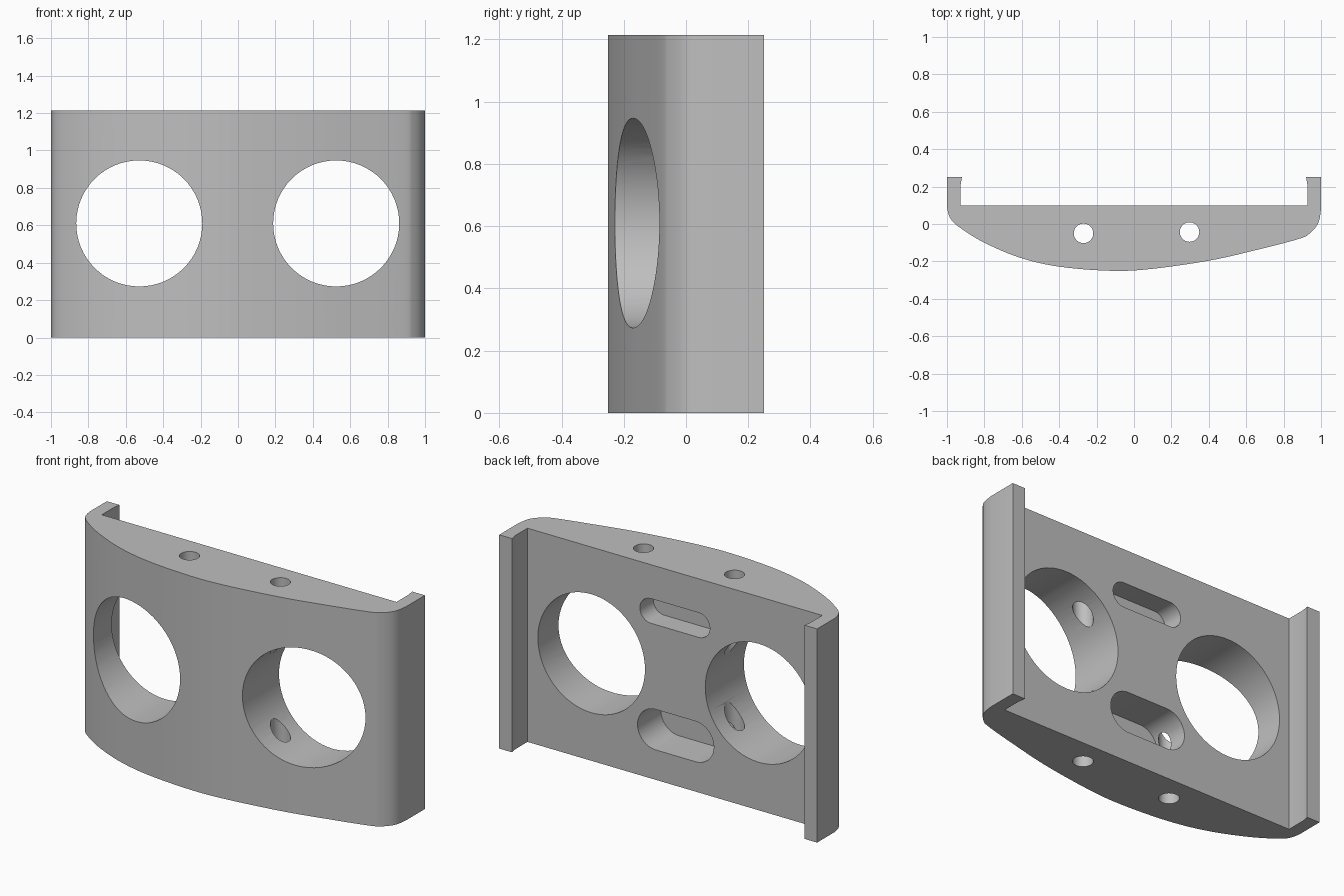
import bpy, bmesh
from math import sin, cos, pi, radians
from mathutils import Vector

cube = bpy.data.objects.get("Cube")
if cube:
    bpy.data.objects.remove(cube, do_unlink=True)

HEIGHT = 1.215
BACK = 0.1          # y of the flat back wall
MID = 0.61          # height of the big openings

grey = bpy.data.materials.new("plain grey")
grey.use_nodes = True
COLOUR = (0.52, 0.52, 0.52, 1)
grey.diffuse_color = COLOUR
for node in grey.node_tree.nodes:
    if node.type == 'BSDF_PRINCIPLED':
        node.inputs["Base Color"].default_value = COLOUR
        node.inputs["Roughness"].default_value = 0.6


def prism(name, outline, low, high, axis):
    """Extrude a 2D outline along z, or along y when the outline is in x and z."""
    place = (lambda u, v, w: (u, v, w)) if axis == 'z' else (lambda u, v, w: (u, w, v))
    bm = bmesh.new()
    face = bm.faces.new([bm.verts.new(place(u, v, low)) for u, v in outline])
    grown = bmesh.ops.extrude_face_region(bm, geom=[face])["geom"]
    moved = [g for g in grown if isinstance(g, bmesh.types.BMVert)]
    bmesh.ops.translate(bm, verts=moved, vec=place(0, 0, high - low))
    bmesh.ops.recalc_face_normals(bm, faces=bm.faces)
    mesh = bpy.data.meshes.new(name)
    bm.to_mesh(mesh)
    bm.free()
    mesh.materials.append(grey)
    obj = bpy.data.objects.new(name, mesh)
    bpy.context.collection.objects.link(obj)
    return obj


def stadium(cx, cy, radius, half_straight=0.0, steps=32):
    """Circle, or a slot outline when half_straight is above zero."""
    points = []
    for side, start in ((1, -pi / 2), (-1, pi / 2)):
        for i in range(steps + (1 if half_straight else 0)):
            a = start + pi * i / steps
            points.append((cx + side * half_straight + radius * cos(a), cy + radius * sin(a)))
    return points


def smooth_path(points, steps=6):
    """Smooth curve running through all the points."""
    pts = [Vector(p) for p in points]
    pts = [pts[0]] + pts + [pts[-1]]
    path = []
    for a, b, c, d in zip(pts, pts[1:], pts[2:], pts[3:]):
        for i in range(steps):
            t = i / steps
            path.append(0.5 * (2 * b + (c - a) * t + (2 * a - 5 * b + 4 * c - d) * t ** 2
                               + (3 * b - a - 3 * c + d) * t ** 3))
    return [tuple(p) for p in path] + [tuple(points[-1])]


# Bowed front, slightly fuller on one side, with a tight corner on the other
bow = smooth_path([(-1, 0.09), (-0.982, 0.03), (-0.93, -0.02), (-0.8, -0.1), (-0.61, -0.18),
                   (-0.4, -0.228), (-0.13, -0.25), (0.085, -0.241), (0.406, -0.195),
                   (0.67, -0.135), (0.88, -0.08), (0.94, -0.05), (0.985, 0.005), (1, 0.08)])

# Flat back with a short flange along each side
back = [(1, 0.25), (0.92, 0.25), (0.927, 0.21), (0.927, BACK),
        (-0.927, BACK), (-0.927, 0.21), (-0.92, 0.25), (-1, 0.25)]
body = prism("bowed_plate", bow + back, 0, HEIGHT, 'z')

# Openings: two large, two vertical bores, two blind slots in the back
cutters = [
    prism("right_opening_cutter", stadium(-0.528, MID, 0.337), -1, 1, 'y'),
    prism("left_opening_cutter", stadium(0.525, MID, 0.337), -1, 1, 'y'),
    prism("right_bore_cutter", stadium(-0.27, -0.05, 0.052), -1, 2, 'z'),
    prism("left_bore_cutter", stadium(0.297, -0.043, 0.052), -1, 2, 'z'),
    prism("upper_slot_cutter", stadium(0, 0.952, 0.07, 0.15), BACK - 0.12, 0.4, 'y'),
    prism("lower_slot_cutter", stadium(-0.005, 0.285, 0.115, 0.125), BACK - 0.21, 0.4, 'y'),
]
for cutter in cutters:
    cutter.hide_render = True
    cut = body.modifiers.new(cutter.name, 'BOOLEAN')
    cut.operation = 'DIFFERENCE'
    cut.solver = 'EXACT'
    cut.object = cutter

# Bake the cuts and drop the cutters
bpy.context.view_layer.update()
graph = bpy.context.evaluated_depsgraph_get()
final = bpy.data.meshes.new_from_object(body.evaluated_get(graph))
body.modifiers.clear()
body.data = final
for cutter in cutters:
    bpy.data.objects.remove(cutter, do_unlink=True)

bpy.ops.object.select_all(action='DESELECT')
body.select_set(True)
bpy.context.view_layer.objects.active = body
bpy.ops.object.shade_smooth_by_angle(angle=radians(30))
